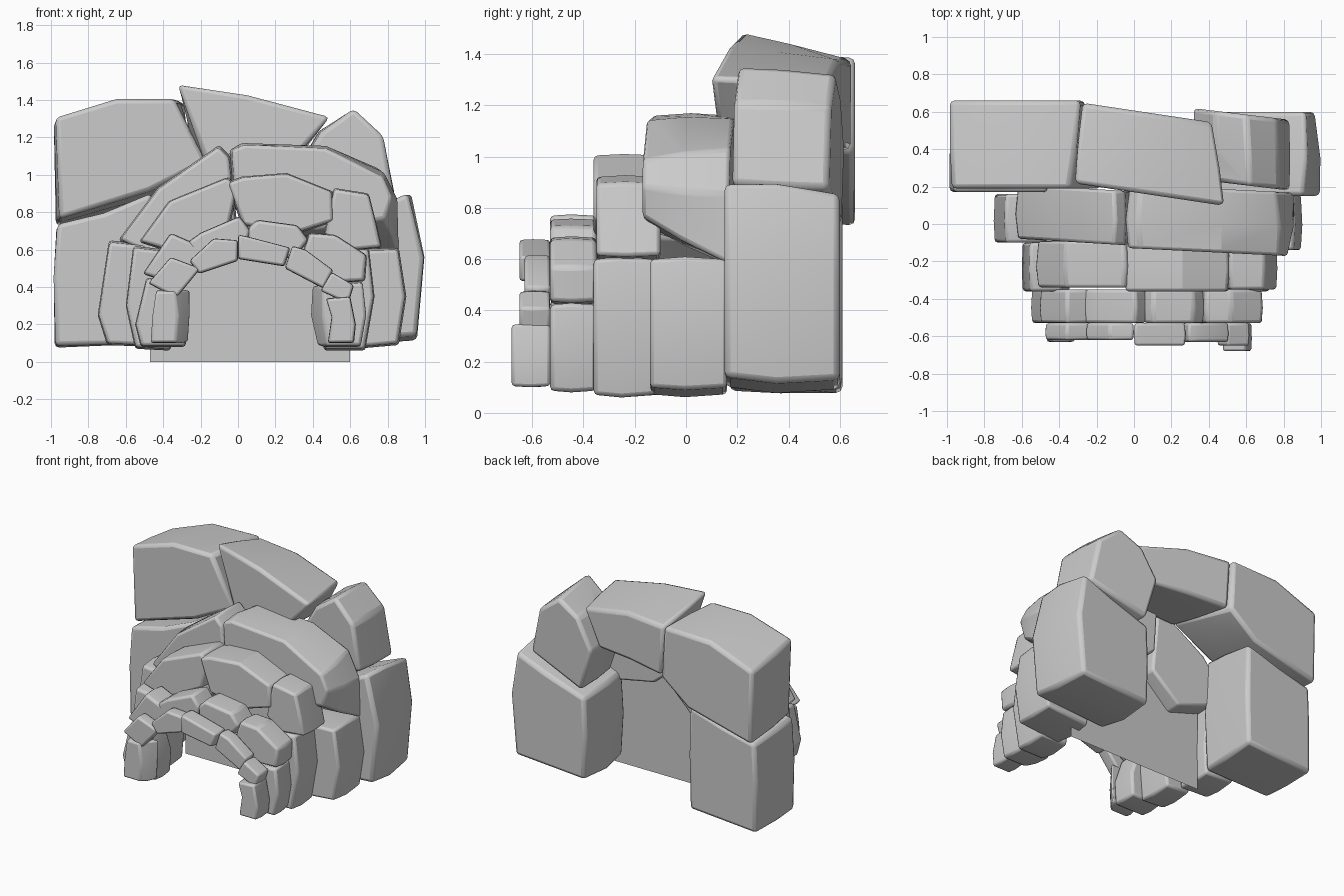
import bpy
import bmesh
from mathutils import Vector

default_cube = bpy.data.objects.get("Cube")
if default_cube:
    bpy.data.objects.remove(default_cube, do_unlink=True)

rock = bpy.data.materials.new("stone grey")
rock.use_nodes = True
rock_colour = (0.6, 0.6, 0.6, 1)
rock.diffuse_color = rock_colour
rock.node_tree.nodes["Principled BSDF"].inputs["Base Color"].default_value = rock_colour


def finish(bm, name):
    """Turn a bmesh into a named object with the rock material."""
    bmesh.ops.recalc_face_normals(bm, faces=bm.faces)
    mesh = bpy.data.meshes.new(name)
    bm.to_mesh(mesh)
    bm.free()
    mesh.materials.append(rock)
    obj = bpy.data.objects.new(name, mesh)
    bpy.context.collection.objects.link(obj)
    return obj


def stone(name, front, back, *outline, rear=None, yaw=0, bevel=.016, taper=.96):
    """Hewn block: an x-z outline carried back to the rear outline, fullest in the middle."""
    bm = bmesh.new()
    near = [Vector((x, 0, z)) for x, z in outline]
    far = [Vector((x, 0, z)) for x, z in rear or outline]
    rings = []
    for t, size in ((0, taper), (.45, 1), (1, taper)):
        points = [a.lerp(b, t) for a, b in zip(near, far)]
        centre = sum(points, Vector()) / len(points)
        ring = []
        for p in points:
            q = centre + (p - centre) * size
            q.y = front + (back - front) * t + yaw * (q.x - centre.x)
            ring.append(bm.verts.new(q))
        rings.append(ring)
    for a, b in zip(rings, rings[1:]):
        for i in range(len(a)):
            j = (i + 1) % len(a)
            bm.faces.new((a[i], a[j], b[j], b[i]))
    bm.faces.new(rings[0])
    bm.faces.new(rings[-1])
    obj = finish(bm, name)
    mod = obj.modifiers.new("worn edges", "BEVEL")
    mod.width = bevel
    mod.segments = 2
    mod.limit_method = "ANGLE"
    mod.angle_limit = .5
    bpy.ops.object.select_all(action="DESELECT")
    obj.select_set(True)
    bpy.context.view_layer.objects.active = obj
    bpy.ops.object.shade_smooth_by_angle(angle=.4)


# Rear arch: two great pillars, two shoulders and a lintel
front, back, large = .17, .61, .024
stone("rear_right_pillar", front, back, (-.98, .08), (-.99, .45), (-.97, .74),
      (-.72, .8), (-.46, .91), (-.44, .5), (-.46, .09),
      rear=((-.98, .07), (-.98, .45), (-.97, .71), (-.72, .77), (-.45, .85), (-.44, .5),
            (-.45, .11)), bevel=large, taper=.985)
stone("rear_left_pillar", front - .02, back - .01, (.38, .08), (.36, .4), (.38, .7),
      (.7, .83), (.92, .92), (1.01, .56), (.97, .12),
      rear=((.37, .07), (.36, .4), (.37, .68), (.7, .79), (.93, .88), (.98, .56), (.94, .11)),
      bevel=large, taper=.95)
stone("rear_right_shoulder", front + .02, back + .05, (-.96, .76), (-.98, 1.31), (-.65, 1.41),
      (-.34, 1.41), (-.16, 1.07), (-.47, .91),
      rear=((-.98, .72), (-.99, 1.25), (-.65, 1.38), (-.28, 1.39), (-.26, 1.02), (-.47, .85)),
      bevel=large, taper=.985)
stone("rear_left_shoulder", front + .04, back - .02, (.43, .72), (.32, 1.03), (.44, 1.23),
      (.62, 1.36), (.78, 1.21), (.84, .89),
      rear=((.4, .72), (.31, 1.03), (.43, 1.24), (.6, 1.33), (.77, 1.2), (.84, .87)),
      yaw=-.12, bevel=large, taper=.98)
stone("rear_lintel", front - .01, back - .01, (-.33, 1.49), (.05, 1.43), (.5, 1.31),
      (.32, 1.1), (.02, 1.08), (-.17, 1.05),
      rear=((-.28, 1.38), (.05, 1.38), (.43, 1.29), (.3, 1.04), (.02, 1.04), (-.26, 1.02)),
      yaw=-.15, bevel=large, taper=.985)

# Fourth arch
front, back = -.14, .19
stone("fourth_right_pillar", front + .04, back - .03, (-.7, .09), (-.75, .25), (-.69, .65),
      (-.49, .63), (-.46, .3), (-.47, .08))
stone("fourth_right_shoulder", front + .04, back, (-.64, .65), (-.43, .93), (-.1, 1.16),
      (-.04, 1.1), (0, .68), (-.22, .48), (-.44, .55), yaw=-.06)
stone("fourth_left_shoulder", front - .01, back, (-.05, 1.14), (.02, 1.17), (.47, 1.15),
      (.79, .99), (.84, .88), (.8, .76), (.6, .73), (.42, .7), (.1, .73), (-.03, .85),
      rear=((-.04, 1.12), (.02, 1.17), (.47, 1.16), (.77, 1.04), (.87, .85), (.88, .57),
            (.62, .56), (.42, .63), (.1, .7), (-.02, .8)), yaw=-.05)
stone("fourth_left_pillar", front, back - .03, (.52, .06), (.47, .35), (.5, .6),
      (.86, .61), (.9, .35), (.86, .09))

# Third arch
front, back = -.36, -.1
stone("third_right_pillar", front, back, (-.55, .07), (-.6, .3), (-.56, .62),
      (-.38, .6), (-.34, .3), (-.36, .06))
stone("third_right_shoulder", front + .02, back + .01, (-.53, .64), (-.37, .86), (-.05, .99),
      (0, .93), (-.04, .74), (-.34, .58))
stone("third_top", front, back, (-.06, .96), (.02, .99), (.26, 1.01), (.51, .91),
      (.52, .75), (.3, .68), (.02, .73))
stone("third_left_shoulder", front + .01, back, (.51, .93), (.7, .9), (.74, .74),
      (.77, .61), (.57, .59), (.46, .68))
stone("third_left_pillar", front, back - .02, (.46, .06), (.43, .3), (.48, .61),
      (.7, .61), (.73, .35), (.68, .06))

# Second arch
front, back = -.53, -.35
stone("second_right_pillar", front, back, (-.52, .08), (-.55, .2), (-.49, .45),
      (-.33, .43), (-.27, .25), (-.28, .08))
stone("second_right_shoulder", front, back, (-.51, .47), (-.36, .69), (-.2, .62),
      (-.2, .53), (-.36, .42))
stone("second_right_top", front, back, (-.27, .64), (-.2, .69), (.01, .78), (.07, .7),
      (.03, .58), (-.22, .52))
stone("second_left_top", front, back, (.05, .71), (.1, .76), (.32, .73), (.38, .65),
      (.3, .55), (.06, .58))
stone("second_left_shoulder", front, back, (.38, .69), (.52, .68), (.69, .57), (.68, .43),
      (.47, .42), (.33, .54))
stone("second_left_pillar", front, back, (.47, .08), (.45, .25), (.45, .41),
      (.67, .43), (.69, .25), (.66, .08),
      rear=((.42, .08), (.38, .25), (.39, .41), (.66, .43), (.68, .25), (.65, .08)))

# Front arch of small stones
front, back, small = -.67, -.53, .012
stone("front_right_pillar", front + .04, back, (-.47, .1), (-.46, .25), (-.44, .38),
      (-.34, .38), (-.32, .25), (-.33, .1),
      rear=((-.46, .1), (-.45, .25), (-.43, .39), (-.25, .39), (-.25, .25), (-.26, .1)),
      bevel=small)
stone("front_right_haunch", front + .05, back, (-.48, .42), (-.36, .56), (-.2, .5),
      (-.33, .34), bevel=small)
stone("front_right_voussoir", front + .05, back, (-.26, .54), (-.13, .66), (0, .65),
      (0, .54), (-.21, .47), bevel=small)
stone("front_keystone", front + .02, back, (0, .68), (.05, .67), (.28, .61),
      (.25, .51), (0, .55), bevel=small)
stone("front_left_voussoir", front + .04, back, (.29, .62), (.36, .6), (.51, .49),
      (.46, .39), (.25, .5), bevel=small)
stone("front_left_haunch", front + .02, back, (.5, .48), (.62, .41), (.59, .31),
      (.44, .38), bevel=small)
stone("front_left_pillar", front - .01, back, (.48, .1), (.5, .24), (.47, .34), (.6, .35),
      (.63, .2), (.62, .1), bevel=small)

# Flat panel closing the passage
panel = bmesh.new()
left, right, top, depth = .6, -.47, .75, .08
panel.faces.new([panel.verts.new((x, depth, z)) for x, z in
                 ((right, 0), (left, 0), (left, top), (right, top))])
finish(panel, "passage_panel")
